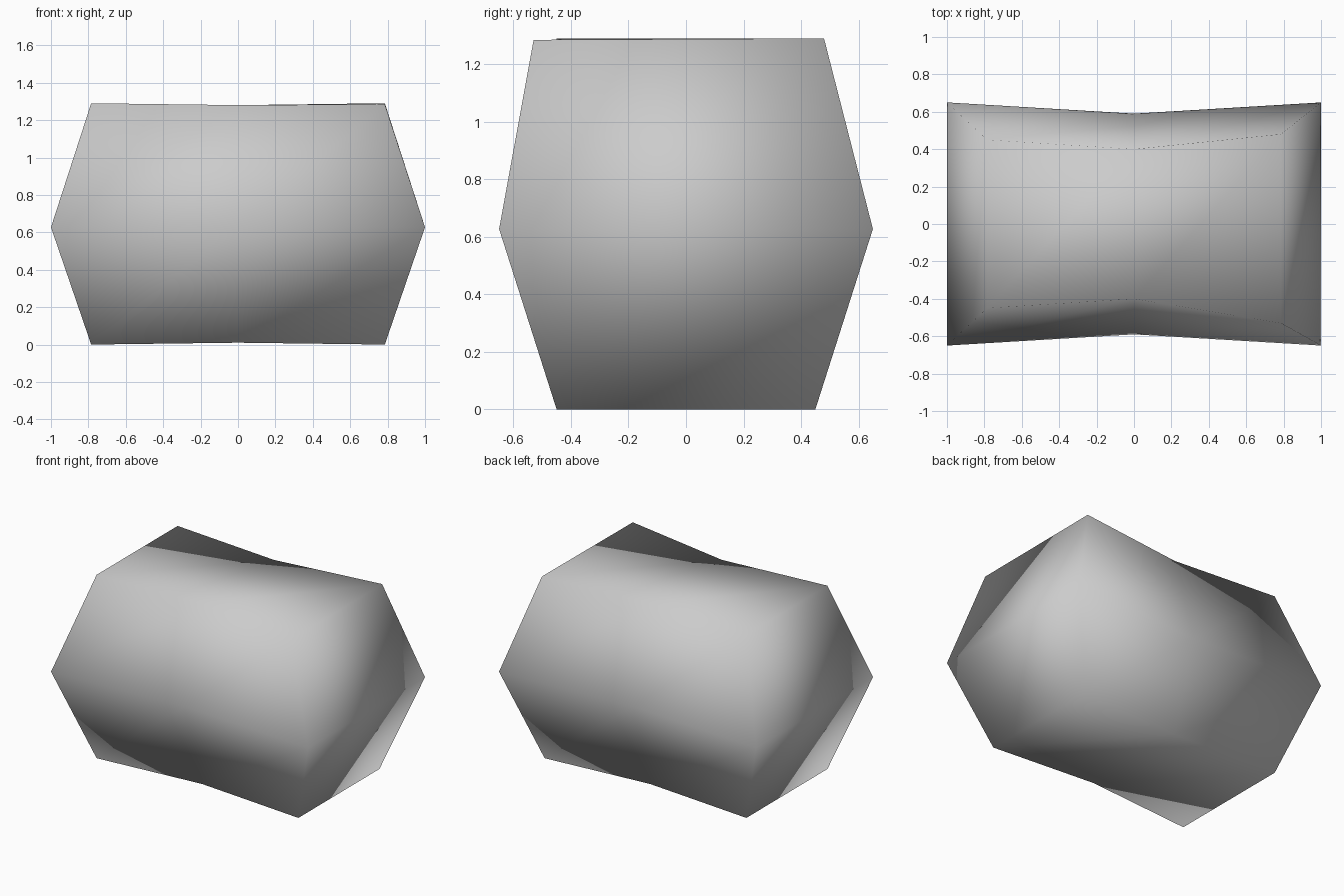
import bpy
import bmesh

if "Cube" in bpy.data.objects:
    bpy.data.objects.remove(bpy.data.objects["Cube"])


def ring(bm, z, z_mid, hx, hy, hy_mid):
    """Six-point waisted rectangle, counter-clockwise from front left."""
    pts = [(-hx, -hy, z), (0, -hy_mid, z_mid), (hx, -hy, z),
           (hx, hy, z), (0, hy_mid, z_mid), (-hx, hy, z)]
    return [bm.verts.new(p) for p in pts]


bm = bmesh.new()
bottom = ring(bm, 0.0, 0.01, 0.785, 0.45, 0.40)
middle = ring(bm, 0.627, 0.627, 1.0, 0.65, 0.59)
top = ring(bm, 1.29, 1.28, 0.785, 0.45, 0.40)

# slightly uneven right-hand corners of the top
top[2].co = (0.785, -0.53, 1.285)
top[3].co.y = 0.48

# side walls
for low, high in ((bottom, middle), (middle, top)):
    for i in range(6):
        j = (i + 1) % 6
        bm.faces.new((low[i], low[j], high[j], high[i]))

# top and bottom caps, split at the waist
for a, b, c, d in ((0, 1, 4, 5), (1, 2, 3, 4)):
    bm.faces.new((top[a], top[b], top[c], top[d]))
    bm.faces.new((bottom[d], bottom[c], bottom[b], bottom[a]))

bmesh.ops.recalc_face_normals(bm, faces=bm.faces[:])
for f in bm.faces:
    f.smooth = True

mesh = bpy.data.meshes.new("stone_block")
bm.to_mesh(mesh)
bm.free()

grey = bpy.data.materials.new("stone grey")
grey.diffuse_color = (0.6, 0.6, 0.6, 1)
grey.use_nodes = True
grey.node_tree.nodes["Principled BSDF"].inputs["Base Color"].default_value = grey.diffuse_color
mesh.materials.append(grey)

block = bpy.data.objects.new("stone_block", mesh)
bpy.context.collection.objects.link(block)
